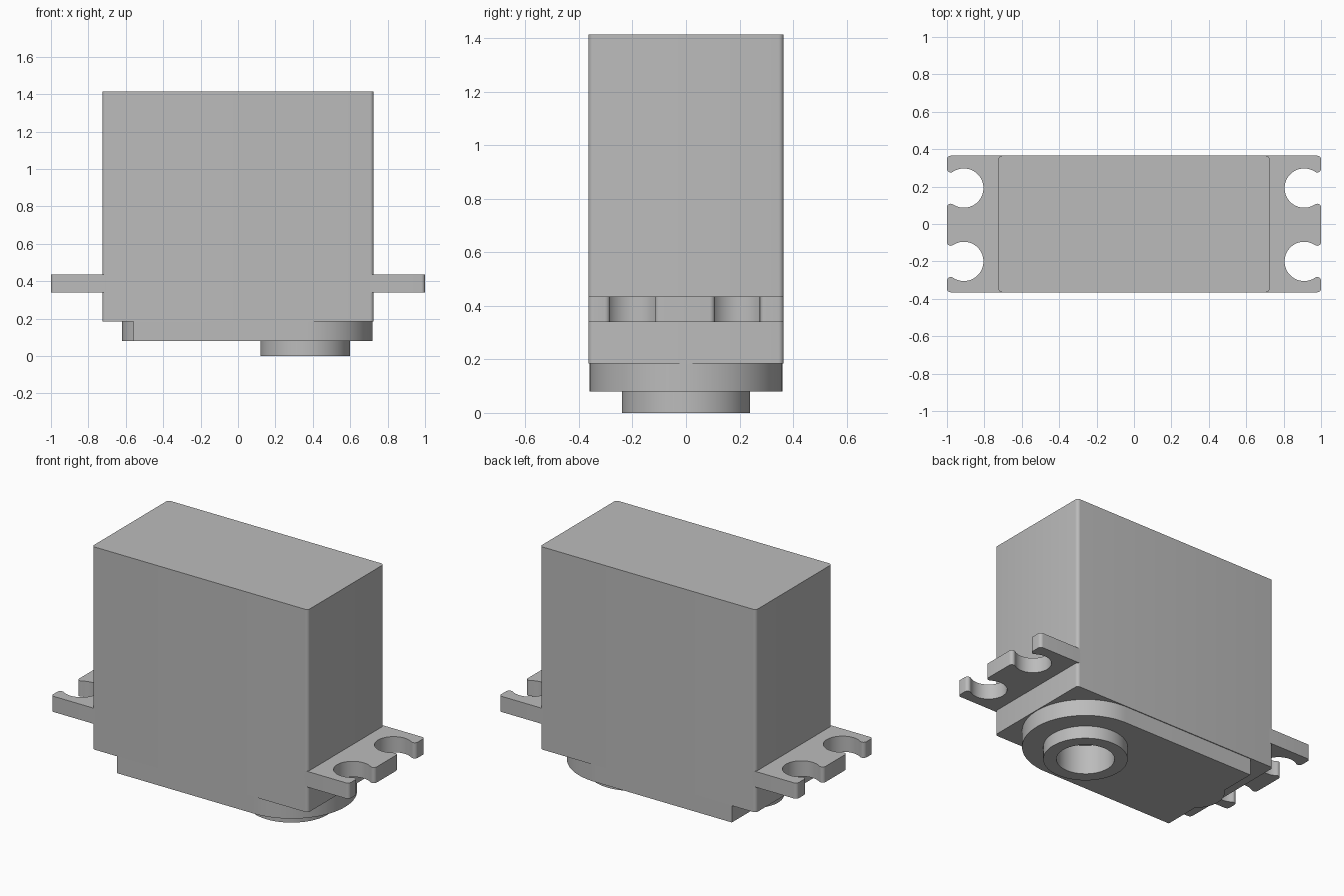
import bpy, bmesh, math

cube = bpy.data.objects.get("Cube")
if cube:
    bpy.data.objects.remove(cube, do_unlink=True)

GREY = (0.5, 0.5, 0.5, 1)
mat = bpy.data.materials.new("mid grey")
mat.use_nodes = True
mat.diffuse_color = GREY
bsdf = next(n for n in mat.node_tree.nodes if n.type == 'BSDF_PRINCIPLED')
bsdf.inputs["Base Color"].default_value = GREY


def arc(cx, cy, r, start, end, steps=8):
    """Points along a circular arc, angles in degrees."""
    angles = [math.radians(start + (end - start) * i / steps) for i in range(steps + 1)]
    return [(cx + r * math.cos(a), cy + r * math.sin(a)) for a in angles]


def prism(name, outline, z0, z1):
    """Extrude a flat outline from z0 up to z1."""
    bm = bmesh.new()
    base = bm.faces.new([bm.verts.new((x, y, z0)) for x, y in outline])
    top = bmesh.ops.extrude_face_region(bm, geom=[base])
    verts = [v for v in top["geom"] if isinstance(v, bmesh.types.BMVert)]
    bmesh.ops.translate(bm, verts=verts, vec=(0, 0, z1 - z0))
    bmesh.ops.recalc_face_normals(bm, faces=bm.faces)
    mesh = bpy.data.meshes.new(name)
    bm.to_mesh(mesh)
    bm.free()
    mesh.materials.append(mat)
    obj = bpy.data.objects.new(name, mesh)
    bpy.context.collection.objects.link(obj)
    return obj


def activate(obj):
    bpy.ops.object.select_all(action='DESELECT')
    obj.select_set(True)
    bpy.context.view_layer.objects.active = obj


def smooth(obj):
    activate(obj)
    bpy.ops.object.shade_smooth_by_angle(angle=math.radians(30))


HALF_Y = 0.365
FILLET = 0.02

# Main case with rounded vertical edges
case_x, case_y = 0.725 - FILLET, HALF_Y - FILLET
outline = (arc(case_x, case_y, FILLET, 0, 90) + arc(-case_x, case_y, FILLET, 90, 180)
           + arc(-case_x, -case_y, FILLET, 180, 270) + arc(case_x, -case_y, FILLET, 270, 360))
outline.pop()
parts = [prism("case", outline, 0.185, 1.415)]

# Mounting lugs with open screw slots and rounded lips
HOLE_X, HOLE_R = 0.91, 0.105
lip_x = 1 - FILLET
lip_dy = math.sqrt((HOLE_R + FILLET) ** 2 - (lip_x - HOLE_X) ** 2)
lip_angle = math.degrees(math.atan2(lip_dy, lip_x - HOLE_X))
lug = [(0.7, -HALF_Y)] + arc(lip_x, -case_y, FILLET, -90, 0)
for c in (-0.2, 0.192):
    lug += arc(lip_x, c - lip_dy, FILLET, 0, 180 - lip_angle)
    lug += arc(HOLE_X, c, HOLE_R, -lip_angle, lip_angle - 360, 40)[1:-1]
    lug += arc(lip_x, c + lip_dy, FILLET, lip_angle - 180, 0)
lug += arc(lip_x, case_y, FILLET, 0, 90) + [(0.7, HALF_Y)]
for name, side in (("left_lug", 1), ("right_lug", -1)):
    parts.append(prism(name, [(side * x, y) for x, y in lug], 0.34, 0.435))

# Gear cover: round at one end, square with a small bulge at the other
SHAFT_X = 0.36
END_X, BULGE_X, BULGE_R = -0.56, -0.45, 0.17
bulge = math.degrees(math.acos((END_X - BULGE_X) / BULGE_R))
cover = prism("gear_cover",
              arc(SHAFT_X, 0, 0.36, -90, 90, 48) + [(END_X, 0.36)]
              + arc(BULGE_X, 0, BULGE_R, bulge, 360 - bulge, 20) + [(END_X, -0.36)],
              0.08, 0.185)

# Output shaft collar
collar = prism("shaft_collar", arc(SHAFT_X, 0, 0.24, 0, 360, 64)[:-1], 0, 0.08)

# Bore through collar and cover
bore = prism("bore_cutter", arc(SHAFT_X, 0, 0.165, 0, 360, 64)[:-1], -0.1, 0.3)
bore.hide_render = True
for obj in (cover, collar):
    activate(obj)
    mod = obj.modifiers.new("bore", 'BOOLEAN')
    mod.operation = 'DIFFERENCE'
    mod.solver = 'EXACT'
    mod.object = bore
    bpy.ops.object.modifier_apply(modifier=mod.name)
    parts.append(obj)
bpy.data.objects.remove(bore, do_unlink=True)

for obj in parts:
    smooth(obj)
